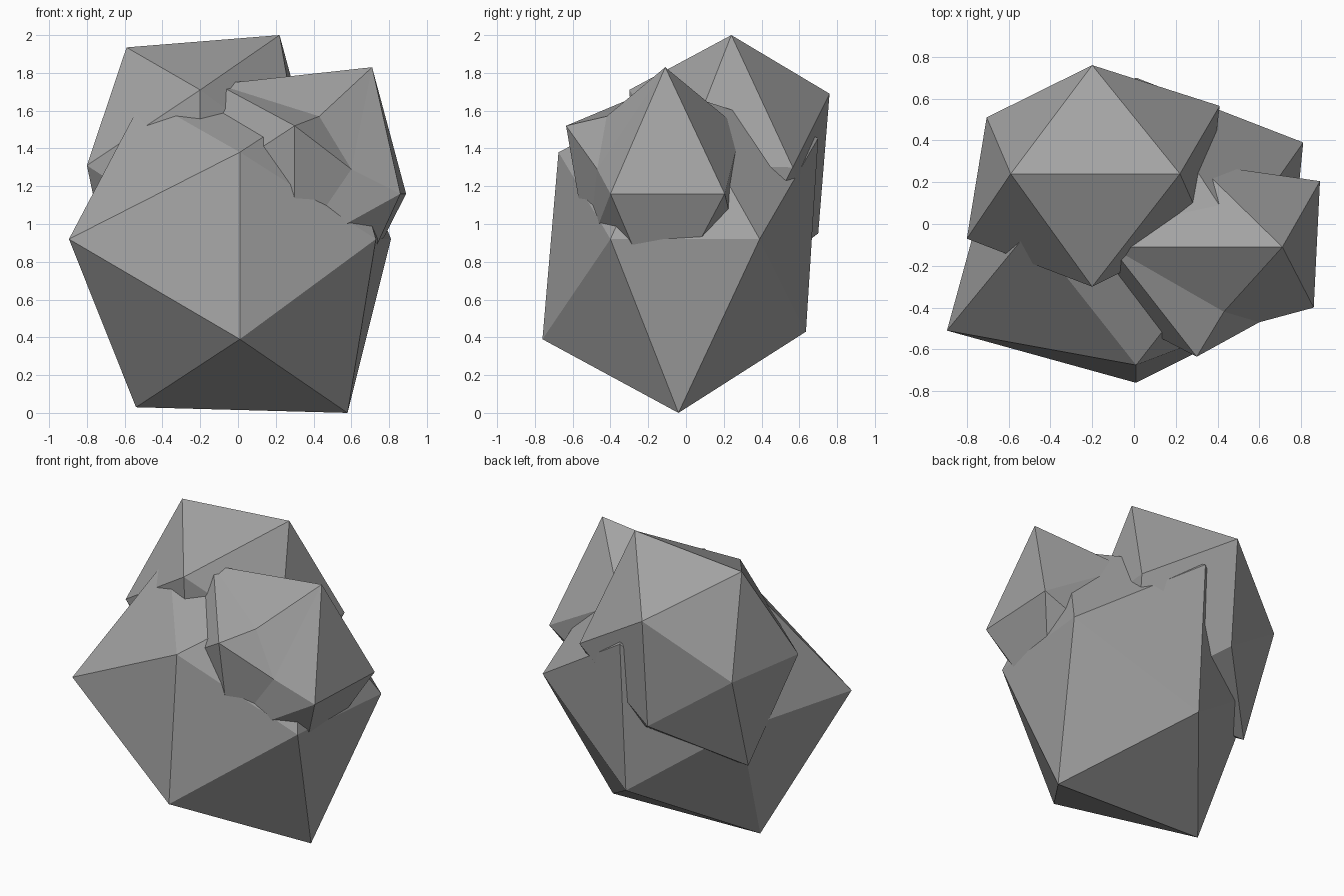
import bpy, bmesh
from mathutils import Vector

if "Cube" in bpy.data.objects:
    bpy.data.objects.remove(bpy.data.objects["Cube"])

P = (1 + 5 ** 0.5) / 2
# Ideal icosahedron corners, in the order used for every lump below:
# top L R, bottom L R, front low high, back low high, left front back, right front back
IDEAL = ([(x, 0, z) for z in (P, -P) for x in (-1, 1)] +
         [(0, y, z) for y in (-P, P) for z in (-1, 1)] +
         [(x, y, 0) for x in (-P, P) for y in (-1, 1)])

# Dark stone grey
stone = bpy.data.materials.new("stone")
stone.diffuse_color = (.365, .365, .365, 1)
stone.use_nodes = True
stone.node_tree.nodes["Principled BSDF"].inputs["Base Color"].default_value = stone.diffuse_color


def lump(name, corners, dents=()):
    """Icosahedron with its twelve corners pulled to an irregular rock shape."""
    bm = bmesh.new()
    vs = [bm.verts.new(c) for c in IDEAL]
    bmesh.ops.convex_hull(bm, input=vs)
    for v, c in zip(vs, corners):
        v.co = Vector(c)
    # hollow points pressed into some of the ridges
    new = []
    for a, b, co in dents:
        e = bm.edges.get((vs[a], vs[b]))
        v = bmesh.utils.edge_split(e, vs[a], 0.5)[1]
        v.co = Vector(co)
        new.append(v)
    if len(new) > 1:
        bmesh.ops.connect_verts(bm, verts=new)
    bmesh.ops.triangulate(bm, faces=[f for f in bm.faces if len(f.verts) > 3])
    bmesh.ops.recalc_face_normals(bm, faces=bm.faces)
    me = bpy.data.meshes.new(name)
    bm.to_mesh(me)
    bm.free()
    me.materials.append(stone)
    ob = bpy.data.objects.new(name, me)
    bpy.context.collection.objects.link(ob)
    return ob


# Large main rock
rock = lump("rock_cluster", [
    (-.50, -.03, 1.67), (.50, -.05, 1.70), (-.54, -.03, .03), (.58, -.04, 0),
    (.01, -.76, .39), (.01, -.675, 1.38), (.01, .635, .43), (.01, .70, 1.455),
    (-.895, -.51, .92), (-.66, .35, .92), (.73, -.40, .92), (.81, .39, .92)])

# Upper rear lump
upper = lump("upper_lump", [
    (-.59, .24, 1.935), (.22, .24, 2.0), (-.66, .27, .64), (.2, .24, .66),
    (-.2, -.25, .92), (-.2, -.30, 1.71), (-.2, .70, .95), (-.2, .76, 1.69),
    (-.8, -.07, 1.31), (-.705, .51, 1.31), (.34, -.03, 1.31), (.41, .565, 1.3)])

# Right side lump, with shallow hollows beside its front point
side = lump("side_lump", [
    (-.11, -.11, 1.74), (.71, -.11, 1.83), (-.05, -.1, .6), (.57, -.13, .53),
    (.3, -.52, .85), (.3, -.635, 1.52), (.3, .28, .85), (.3, .29, 1.5),
    (-.25, -.35, 1.16), (-.25, .15, 1.16), (.86, -.40, 1.16), (.89, .205, 1.16)],
    dents=[(5, 1, (.43, -.42, 1.57)), (5, 10, (.60, -.47, 1.29))])

# Fuse the lumps into one solid
for part in (upper, side):
    mod = rock.modifiers.new("fuse", 'BOOLEAN')
    mod.operation = 'UNION'
    mod.solver = 'EXACT'
    mod.object = part
bpy.context.view_layer.objects.active = rock
rock.select_set(True)
for mod in list(rock.modifiers):
    bpy.ops.object.modifier_apply(modifier=mod.name)
for part in (upper, side):
    bpy.data.objects.remove(part)
